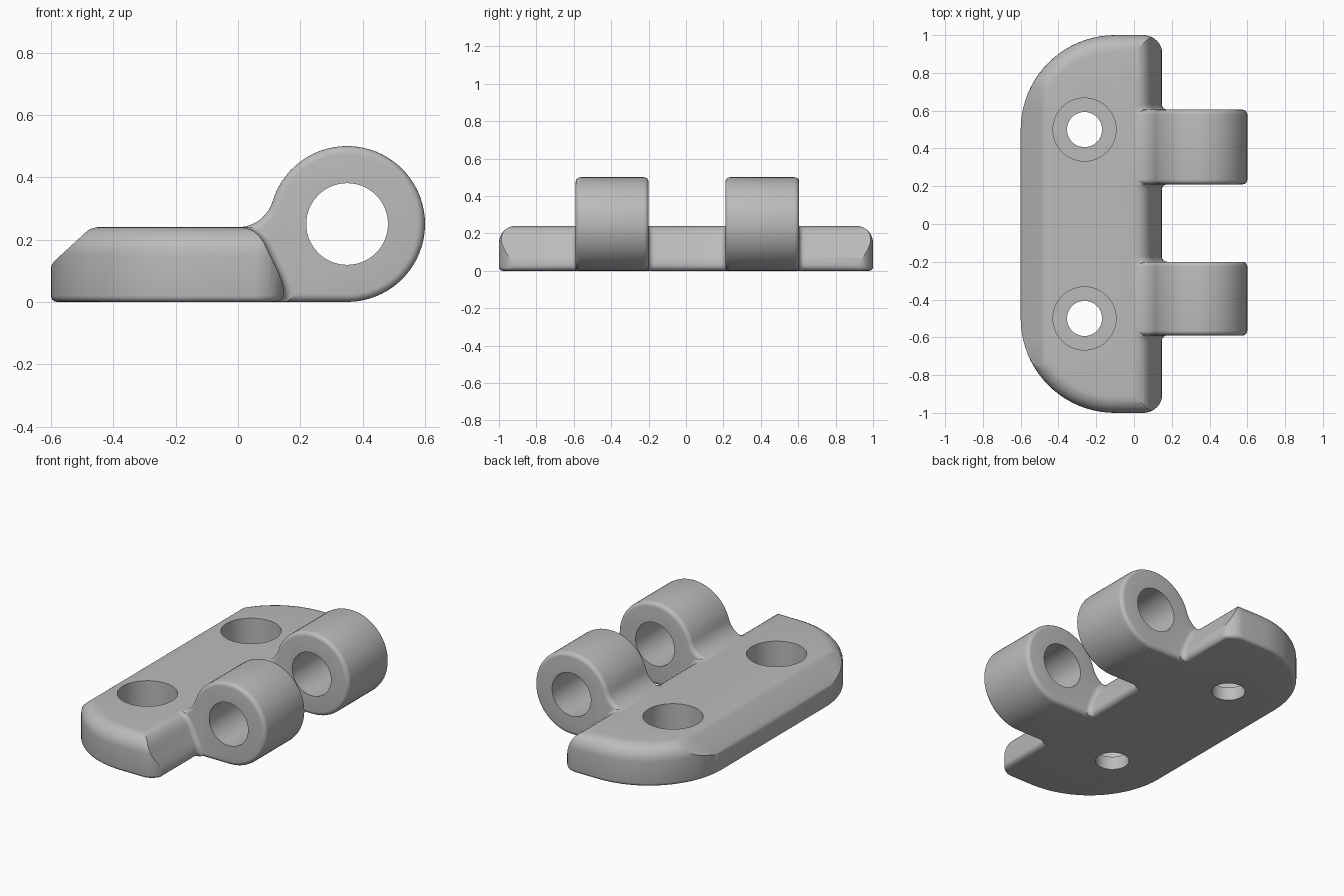
import bpy, bmesh, math
from math import sin, cos, pi, radians
from mathutils import Vector
from mathutils.geometry import interpolate_bezier

if "Cube" in bpy.data.objects:
    bpy.data.objects.remove(bpy.data.objects["Cube"])

grey = bpy.data.materials.new("plain grey")
grey.use_nodes = True
colour = (0.5, 0.5, 0.5, 1)
grey.diffuse_color = colour
grey.node_tree.nodes["Principled BSDF"].inputs["Base Color"].default_value = colour

THICK = 0.24
PIN = (0.35, 0.25)
BARREL = 0.25
BLEND = 0.1156
KNUCKLES = ((-0.59, -0.2), (0.21, 0.605))


def arc(cx, cy, r, a0, a1, n):
    angles = [radians(a0 + (a1 - a0) * i / n) for i in range(n + 1)]
    return [(cx + r * cos(a), cy + r * sin(a)) for a in angles]


def loft(name, rings):
    """Skin a list of matching closed rings and cap both ends."""
    bm = bmesh.new()
    rows = [[bm.verts.new(p) for p in ring] for ring in rings]
    for a, b in zip(rows, rows[1:]):
        for i in range(len(a)):
            j = (i + 1) % len(a)
            bm.faces.new((a[i], a[j], b[j], b[i]))
    bm.faces.new(rows[0])
    bm.faces.new(rows[-1])
    bmesh.ops.recalc_face_normals(bm, faces=bm.faces)
    mesh = bpy.data.meshes.new(name)
    bm.to_mesh(mesh)
    bm.free()
    mesh.materials.append(grey)
    obj = bpy.data.objects.new(name, mesh)
    bpy.context.collection.objects.link(obj)
    return obj


def combine(target, tool, operation):
    mod = target.modifiers.new(operation, "BOOLEAN")
    mod.operation = operation
    mod.solver = "EXACT"
    mod.object = tool
    bpy.context.view_layer.objects.active = target
    bpy.ops.object.modifier_apply(modifier=mod.name)
    bpy.data.objects.remove(tool)


# Plate outline: wide rounded corners on the left, tight ones on the right
def outline(inset):
    half = arc(-0.1, 0.5, 0.5 - inset, 180, 90, 20)
    half += arc(0.05, 0.9, 0.1 - inset, 90, 0, 8) + [(0.2 - inset, 0.7)]
    return half + [(x, -y) for x, y in reversed(half)]


# Rounded rims: small at the bottom, large at the top
rims = [(z, 0.02 - x) for x, z in arc(0, 0.02, 0.02, -90, 0, 4)]
rims += [(z, 0.09 - x) for x, z in arc(0, THICK - 0.09, 0.09, 0, 90, 8)]
leaf = loft("hinge_leaf", [[(x, y, z) for x, y in outline(d)] for z, d in rims])


# Side profile: chamfer on the left, scooped edge on the right
def side_profile(y, shift):
    left = [(-0.7, -0.05), (-0.7, 0.1), (-0.602, 0.105), (-0.597, 0.12), (-0.588, 0.132),
            (-0.49, 0.222), (-0.475, 0.234), (-0.45, THICK), (-0.44, 0.3)]
    top = interpolate_bezier(*map(Vector, ((0, THICK), (0.06, THICK), (0.08, 0.2), (0.1, 0.155))), 9)
    low = interpolate_bezier(*map(Vector, ((0.1, 0.155), (0.12, 0.11), (0.147, 0.07), (0.147, 0.03))), 9)
    right = [(-0.01, 0.3)] + [tuple(p)[:2] for p in top + low[1:]]
    right += arc(0.117, 0.03, 0.03, 0, -90, 5)[1:] + [(0.11, -0.05)]
    return [(x, y, z) for x, z in left] + [(x + shift, y, z) for x, z in right]


# The right edge flares into the flank of each knuckle
FLARE = 0.03
stations = [(-1.1, 0), (1.1, 0)]
for y0, y1 in KNUCKLES:
    for i in range(7):
        t = pi / 2 * i / 6
        d, s = FLARE * (1 - cos(t)), FLARE * (1 - sin(t))
        stations += [(y0 - d, s), (y1 + d, s)]
combine(leaf, loft("side_shape", [side_profile(y, s) for y, s in sorted(stations)]), "INTERSECT")


# Knuckles: barrel, flat foot and concave blend onto the plate
def knuckle_profile(y, e):
    turn = math.degrees(math.atan2(THICK + BLEND - PIN[1], -PIN[0]))
    pts = arc(*PIN, BARREL - e, -90, turn, 48)
    pts += arc(0, THICK + BLEND, BLEND + e, turn - 180, -90, 12)[1:]
    pts += [(-0.03, 0.12), (0.08, 0.06), (0.1, e)]
    return [(x, y, z) for x, z in pts]


ROUND = 0.025
for y0, y1 in KNUCKLES:
    edge = [(ROUND * (1 - sin(t)), ROUND * (1 - cos(t))) for t in (pi / 2 * i / 5 for i in range(6))]
    rings = [(y0 + e, d) for d, e in edge] + [(y1 - e, d) for d, e in reversed(edge)]
    combine(leaf, loft("knuckle", [knuckle_profile(y, d) for y, d in rings]), "UNION")

# Pin hole through both knuckles
pin = arc(*PIN, 0.131, 0, 360, 64)[:-1]
combine(leaf, loft("pin_cutter", [[(x, y, z) for x, z in pin] for y in (-0.8, 0.8)]), "DIFFERENCE")

# Counterbored screw holes
for y in (-0.5, 0.5):
    steps = ((-0.1, 0.093), (0.08, 0.093), (0.08, 0.167), (0.4, 0.167))
    rings = [[(px, py, z) for px, py in arc(-0.262, y, r, 0, 360, 48)[:-1]] for z, r in steps]
    combine(leaf, loft("screw_cutter", rings), "DIFFERENCE")

# Smooth shading with crisp hole edges
bpy.ops.object.select_all(action="DESELECT")
leaf.select_set(True)
bpy.context.view_layer.objects.active = leaf
bpy.ops.object.shade_smooth_by_angle(angle=radians(32))
